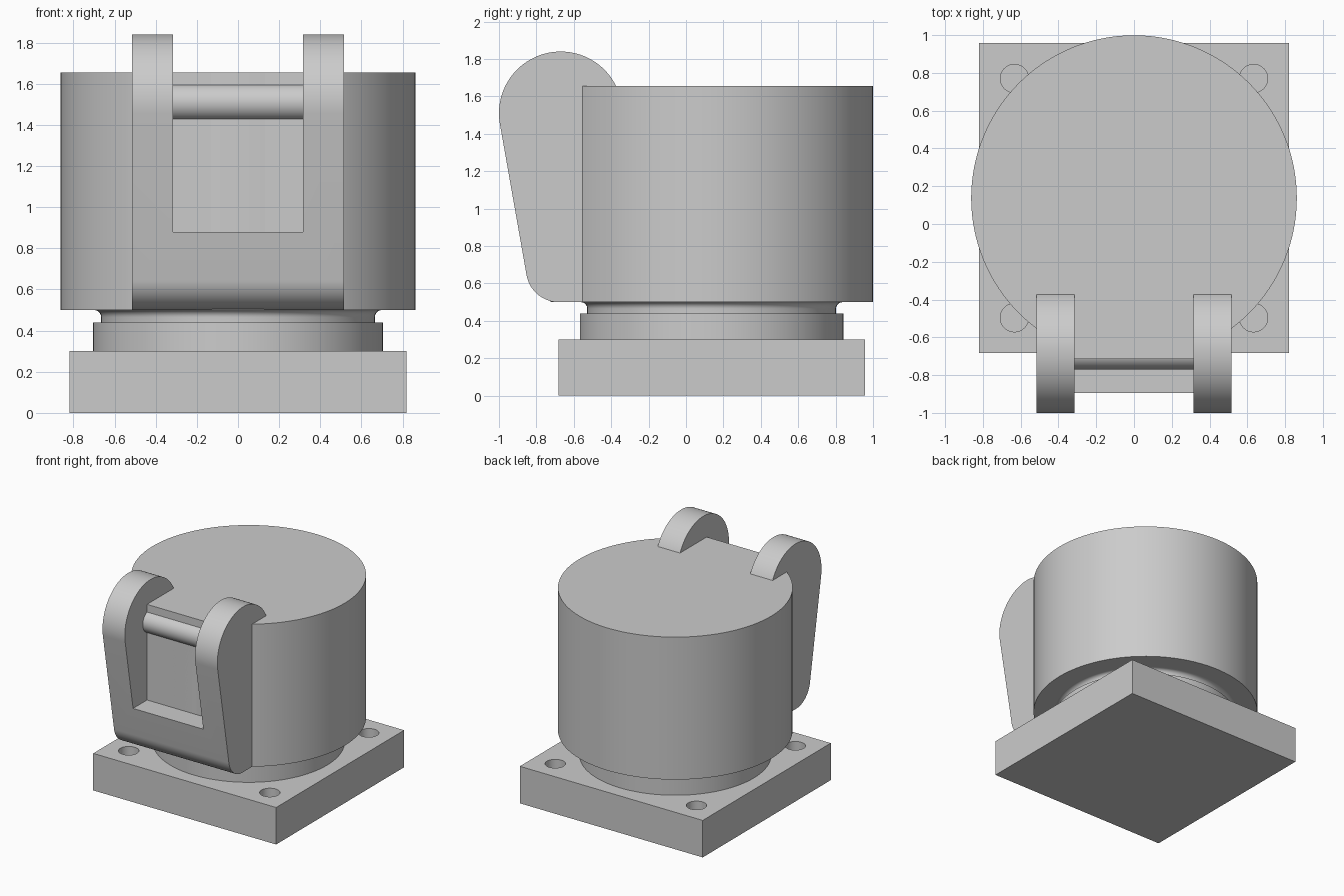
import bpy, bmesh, math

if "Cube" in bpy.data.objects:
    bpy.data.objects.remove(bpy.data.objects["Cube"])

CY = 0.137        # drum axis in y
steel = bpy.data.materials.new("grey_metal")
steel.diffuse_color = (0.6, 0.6, 0.6, 1)
steel.use_nodes = True
steel.node_tree.nodes["Principled BSDF"].inputs["Base Color"].default_value = steel.diffuse_color


def finish(name, bm):
    bmesh.ops.recalc_face_normals(bm, faces=bm.faces)
    me = bpy.data.meshes.new(name)
    bm.to_mesh(me)
    bm.free()
    ob = bpy.data.objects.new(name, me)
    bpy.context.collection.objects.link(ob)
    me.materials.append(steel)
    return ob


def box(name, x, y, z):
    bm = bmesh.new()
    bmesh.ops.create_cube(bm, size=1)
    for v in bm.verts:
        for i, (a, b) in enumerate((x, y, z)):
            v.co[i] = a if v.co[i] < 0 else b
    return finish(name, bm)


def lathe(name, profile, cx=0.0, cy=CY, n=128):
    """Closed solid of revolution from (radius, z) points."""
    bm = bmesh.new()
    rings = [[bm.verts.new((cx + r * math.cos(2 * math.pi * i / n),
                            cy + r * math.sin(2 * math.pi * i / n), z)) for i in range(n)]
             for r, z in profile]
    for a, b in zip(rings, rings[1:]):
        for i in range(n):
            j = (i + 1) % n
            bm.faces.new((a[i], a[j], b[j], b[i]))
    bm.faces.new(rings[0])
    bm.faces.new(rings[-1])
    return finish(name, bm)


def extrude_x(name, pts, half):
    """Extrude a (y, z) outline symmetrically along x."""
    bm = bmesh.new()
    face = bm.faces.new([bm.verts.new((-half, y, z)) for y, z in pts])
    new = bmesh.ops.extrude_face_region(bm, geom=[face])["geom"]
    bmesh.ops.translate(bm, vec=(2 * half, 0, 0),
                        verts=[v for v in new if isinstance(v, bmesh.types.BMVert)])
    return finish(name, bm)


def arc(cy, cz, r, a0, a1, n):
    return [(cy + r * math.cos(math.radians(a0 + (a1 - a0) * i / n)),
             cz + r * math.sin(math.radians(a0 + (a1 - a0) * i / n))) for i in range(n + 1)]


def select(ob):
    bpy.ops.object.select_all(action='DESELECT')
    ob.select_set(True)
    bpy.context.view_layer.objects.active = ob


def cut(ob, cutters):
    select(ob)
    for c in cutters:
        m = ob.modifiers.new("cut", 'BOOLEAN')
        m.operation, m.solver, m.object = 'DIFFERENCE', 'EXACT', c
        bpy.ops.object.modifier_apply(modifier=m.name)


def smooth(ob):
    select(ob)
    bpy.ops.object.shade_smooth_by_angle(angle=math.radians(30))


# square base plate with four blind bolt holes
base = box("base_plate", (-0.82, 0.82), (CY - 0.82, CY + 0.82), (0, 0.30))
holes = [lathe("hole_cutter", [(0.075, 0.1), (0.075, 0.4)], sx * 0.633, CY + sy * 0.633, 40)
         for sx in (-1, 1) for sy in (-1, 1)]
cut(base, holes)

# stepped neck with a flared groove under the drum
flare = arc(0.70, 0.465, 0.035, 180, 90, 8)
neck = lathe("neck", [(0.705, 0.30), (0.705, 0.44), (0.665, 0.44)] + flare)

# main drum
drum = lathe("drum", [(0.862, 0.50), (0.862, 1.655)])

# hinge bracket: rounded tapered outline spanning both cheeks
outline = (arc(-0.67, 1.51, 0.33, 0, 190, 56)
           + arc(-0.68, 0.675, 0.175, 190, 270, 20) + [(-0.34, 0.50)])
bracket = extrude_x("hinge_bracket", outline, 0.515)

# window between the cheeks, and clearance over the drum top
window = box("window_cutter", (-0.315, 0.315), (-1.3, -0.715), (0.88, 2.2))
clearance = box("clearance_cutter", (-0.315, 0.315), (-1.2, 0.1), (1.655, 2.3))
cut(bracket, [window, clearance])
cut(drum, [window])

# hinge pin between the cheeks
pin = extrude_x("hinge_pin", arc(-0.68, 1.51, 0.09, 0, 354, 59), 0.33)

for ob in (base, neck, drum, bracket, pin):
    smooth(ob)
for c in holes + [window, clearance]:
    bpy.data.objects.remove(c)
